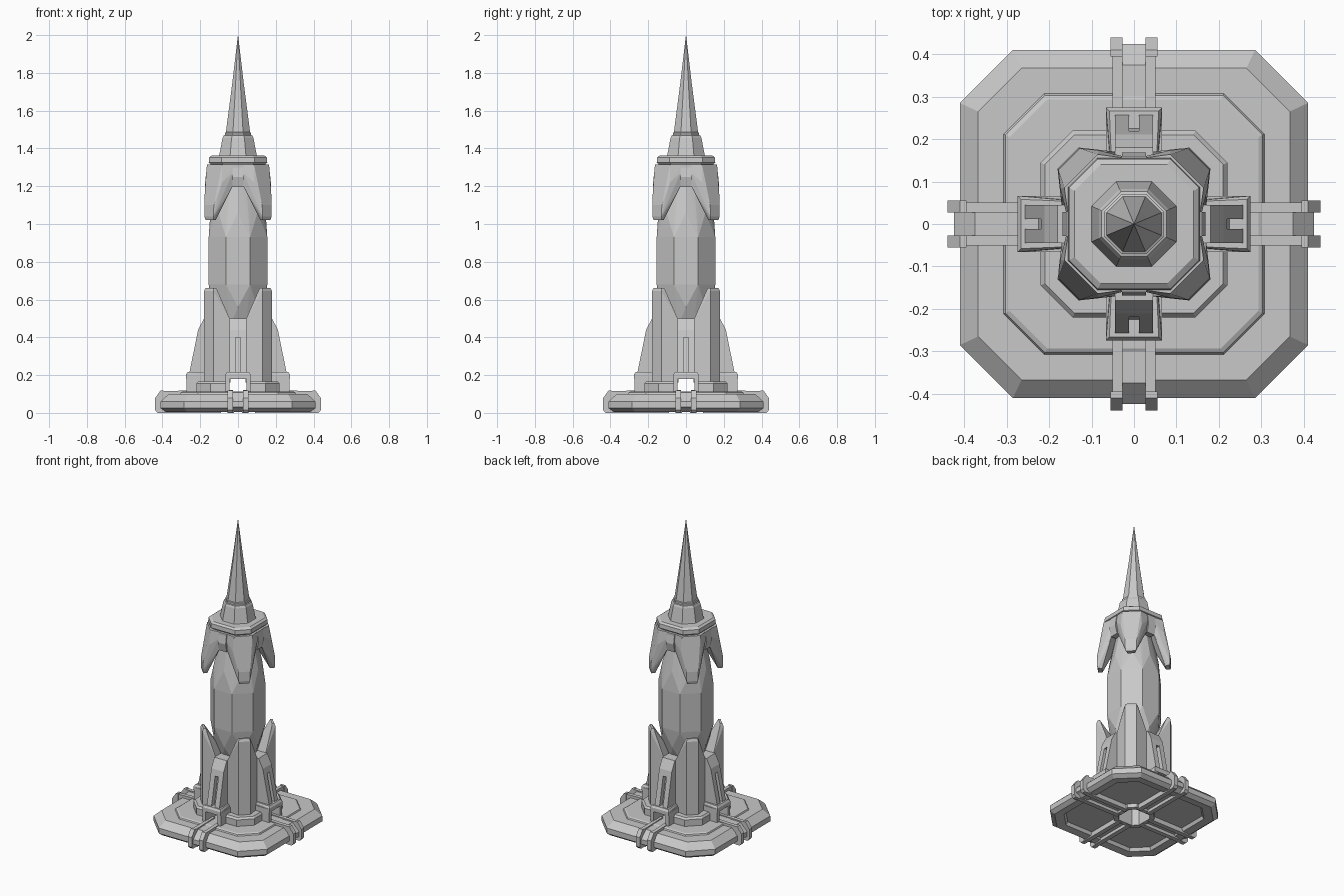
import bpy, bmesh, math
from mathutils import Matrix

grey = bpy.data.materials.new("stone grey")
grey.diffuse_color = (0.58, 0.58, 0.58, 1)


def finish(name, bm, copies=1):
    """Turn a bmesh into an object, repeated around the z axis."""
    bmesh.ops.recalc_face_normals(bm, faces=bm.faces)
    base = list(bm.verts) + list(bm.edges) + list(bm.faces)
    for i in range(1, copies):
        new = bmesh.ops.duplicate(bm, geom=base)["geom"]
        bmesh.ops.rotate(bm, verts=[v for v in new if isinstance(v, bmesh.types.BMVert)],
                         matrix=Matrix.Rotation(i * math.tau / copies, 3, 'Z'))
    me = bpy.data.meshes.new(name)
    bm.to_mesh(me)
    bm.free()
    me.materials.append(grey)
    ob = bpy.data.objects.new(name, me)
    bpy.context.collection.objects.link(ob)
    return ob


def octagon(h, s):
    """Square of half size h whose flats end at s."""
    return [(h, -s), (h, s), (s, h), (-s, h), (-h, s), (-h, -s), (-s, -h), (s, -h)]


def loft(name, rings, hollow=False):
    """Stack of octagons given as (half size, flat end, z); hollow joins last to first."""
    bm = bmesh.new()
    rows = [[bm.verts.new((x, y, z)) for x, y in octagon(h, s)] for h, s, z in rings]
    for a, b in zip(rows, rows[1:] + rows[:1] if hollow else rows[1:]):
        for i in range(8):
            j = (i + 1) % 8
            bm.faces.new((a[i], a[j], b[j], b[i]))
    if not hollow:
        bm.faces.new(rows[0][::-1])
        bm.faces.new(rows[-1])
    return finish(name, bm)


def hull(bm, pts):
    vs = [bm.verts.new(p) for p in pts]
    out = bmesh.ops.convex_hull(bm, input=vs)
    junk = {g for g in out["geom_interior"] + out["geom_unused"]
            if isinstance(g, bmesh.types.BMVert)}
    bmesh.ops.delete(bm, geom=list(junk), context='VERTS')
    bmesh.ops.dissolve_limit(bm, angle_limit=0.01, verts=bm.verts, edges=bm.edges)


def hulls(name, parts, copies=4):
    bm = bmesh.new()
    for pts in parts:
        hull(bm, pts)
    return finish(name, bm, copies)


def box(x0, x1, y0, y1, z0, z1):
    return [(x, y, z) for x in (x0, x1) for y in (y0, y1) for z in (z0, z1)]


def plate(profile, y0, y1):
    """Side profile (x, z) given a width in y."""
    return [(x, y, z) for x, z in profile for y in (y0, y1)]


def diag(pts):
    """Mirror points across the x = y diagonal."""
    return pts + [(y, x, z) for x, y, z in pts]


# stepped base with a recessed underside and an open, rimmed centre
loft("base", [(0.08, 0.05, 0.113), (0.08, 0.05, 0.005), (0.105, 0.065, 0.005), (0.105, 0.065, 0.03),
              (0.325, 0.24, 0.03), (0.335, 0.245, 0.01), (0.385, 0.272, 0.006),
              (0.41, 0.285, 0.025), (0.41, 0.285, 0.06), (0.367, 0.265, 0.1),
              (0.307, 0.212, 0.1), (0.303, 0.21, 0.108), (0.293, 0.205, 0.113)], hollow=True)

# corner plinths, leaving a crossing tunnel open
hulls("corner_plinth", [diag([(0.22, 0.145, 0.1), (0.22, 0.145, 0.155), (0.21, 0.14, 0.167),
                              (0.22, 0.045, 0.1), (0.22, 0.045, 0.155), (0.21, 0.045, 0.167),
                              (0.085, 0.045, 0.1), (0.085, 0.045, 0.167)])])

# paired rails running out over the base edge, with a channel floor between
rail = [(0.2, 0.03), (0.38, 0.0), (0.425, 0.0), (0.436, 0.015), (0.436, 0.075), (0.405, 0.115), (0.2, 0.12)]
tip = [(0.395, 0.0), (0.425, 0.0), (0.439, 0.015), (0.439, 0.078), (0.41, 0.119), (0.395, 0.119)]
floor = [(0.09, 0.02), (0.4, 0.02), (0.424, 0.03), (0.424, 0.06), (0.375, 0.108), (0.09, 0.114)]
parts = [plate(floor, -0.03, 0.03)]
for s in (-1, 1):
    parts += [plate(rail, s * 0.027, s * 0.051), plate(tip, s * 0.027, s * 0.055),
              box(0.09, 0.39, s * 0.022, s * 0.052, 0.0, 0.05)]
hulls("base_rail", parts)

# arched gate blocks over the rails
gate = []
for s in (-1, 1):
    gate.append(plate([(0.15, 0.1), (0.272, 0.1), (0.272, 0.2), (0.15, 0.2)], s * 0.044, s * 0.066))
gate.append([(x, s * y, z) for s in (-1, 1) for x, y, z in
             [(0.12, 0.056, 0.18), (0.274, 0.066, 0.18), (0.274, 0.066, 0.205),
              (0.266, 0.058, 0.217), (0.12, 0.052, 0.217)]])
hulls("gate_block", gate)

# sloping buttresses with a slit down the middle
slope = [(0.1, 0.2), (0.26, 0.2), (0.211, 0.44), (0.18, 0.5), (0.1, 0.5)]
inner = [(0.1, 0.2), (0.228, 0.2), (0.19, 0.4), (0.1, 0.4)]
cap = [(0.1, 0.4), (0.219, 0.4), (0.211, 0.44), (0.18, 0.5), (0.1, 0.5)]
hulls("buttress", [plate(slope, 0.012, 0.045), plate(slope, -0.045, -0.012),
                   plate(inner, -0.013, 0.013), plate(cap, -0.013, 0.013)])

# corner pylons with pointed tops
hulls("corner_pylon", [
    diag([(0.18, 0.13, 0.16), (0.18, 0.13, 0.645), (0.172, 0.128, 0.662), (0.17, 0.04, 0.16),
          (0.17, 0.04, 0.49), (0.085, 0.045, 0.16), (0.06, 0.06, 0.49),
          (0.165, 0.118, 0.662), (0.168, 0.11, 0.65)])])

# inner core above the tunnel
loft("core", [(0.15, 0.06, 0.18), (0.15, 0.06, 0.4), (0.1, 0.045, 0.5)])


# faceted spindle body
def ring(r, z, turn):
    return [(r * math.cos((i + turn) * math.tau / 8), r * math.sin((i + turn) * math.tau / 8), z)
            for i in range(8)]


hulls("spindle_body", [ring(0.105, 0.46, 0.5) + ring(0.142, 0.56, 0) + ring(0.168, 0.68, 0.5)
                       + ring(0.168, 0.93, 0.5) + ring(0.146, 1.06, 0) + ring(0.115, 1.19, 0.5)
                       + ring(0.095, 1.31, 0)], 1)

# upper corner fins hanging from the collar
hulls("upper_fin", [diag([(0.164, 0.085, 1.315), (0.155, 0.02, 1.315), (0.16, 0.028, 1.27),
                          (0.174, 0.085, 1.22), (0.178, 0.128, 1.1), (0.178, 0.13, 1.04),
                          (0.172, 0.13, 1.022), (0.148, 0.118, 1.02), (0.15, 0.028, 1.2),
                          (0.06, 0.06, 1.315), (0.07, 0.07, 1.18)])])

# lugs between the fins
hulls("fin_lug", [box(0.09, 0.16, -0.03, 0.03, 1.25, 1.315),
                  plate([(0.1, 1.2), (0.155, 1.195), (0.168, 1.25), (0.16, 1.3), (0.1, 1.3)], -0.028, 0.028)])

# collar, neck and spire
loft("collar", [(0.14, 0.08, 1.305), (0.147, 0.083, 1.32), (0.155, 0.087, 1.325),
                (0.153, 0.086, 1.352), (0.14, 0.078, 1.362)])
loft("neck", [(0.102, 0.043, 1.355), (0.098, 0.041, 1.37), (0.082, 0.034, 1.455),
              (0.076, 0.031, 1.468), (0.07, 0.029, 1.47), (0.07, 0.029, 1.483), (0.062, 0.026, 1.487)])
loft("spire", [(0.065, 0.027, 1.48), (0.031, 0.0128, 1.74), (0.0006, 0.00025, 2.0)])
